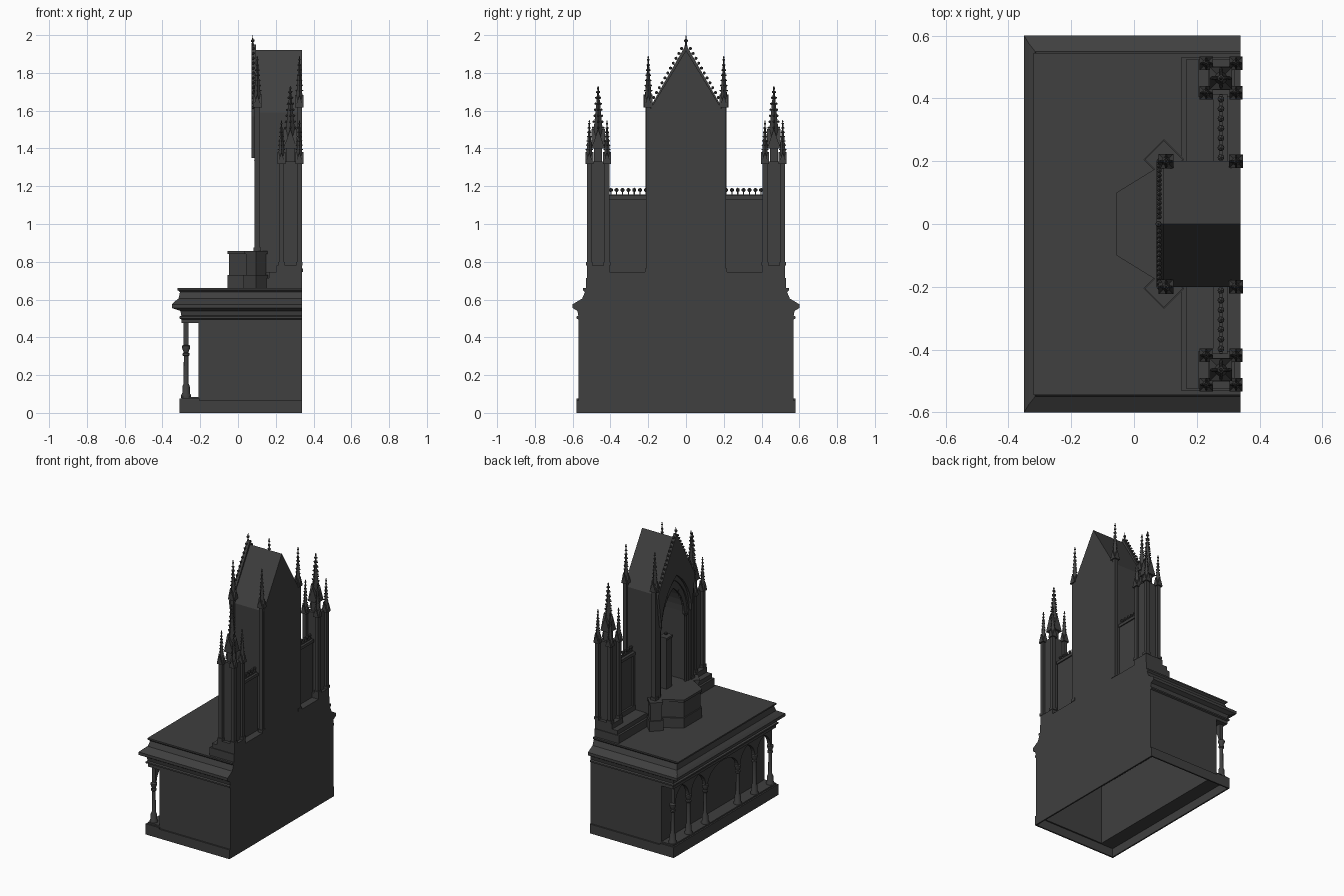
import bpy, bmesh, math
from mathutils import Matrix, Vector

if "Cube" in bpy.data.objects:
    bpy.data.objects.remove(bpy.data.objects["Cube"], do_unlink=True)

stone = bpy.data.materials.new("dark_stone")
stone.use_nodes = True
stone.diffuse_color = (0.05, 0.05, 0.05, 1)
bsdf = stone.node_tree.nodes["Principled BSDF"]
bsdf.inputs["Base Color"].default_value = (0.05, 0.05, 0.05, 1)
bsdf.inputs["Roughness"].default_value = 0.8


def finish(bm, name, smooth=False):
    bmesh.ops.recalc_face_normals(bm, faces=bm.faces)
    mesh = bpy.data.meshes.new(name)
    bm.to_mesh(mesh)
    bm.free()
    mesh.materials.append(stone)
    ob = bpy.data.objects.new(name, mesh)
    bpy.context.collection.objects.link(ob)
    if smooth:
        bpy.ops.object.select_all(action="DESELECT")
        ob.select_set(True)
        bpy.context.view_layer.objects.active = ob
        bpy.ops.object.shade_smooth_by_angle(angle=math.radians(35))
    return ob


def box(bm, x0, x1, y0, y1, z0, z1, turn=0):
    mid = Vector((x0 + x1, y0 + y1, z0 + z1)) / 2
    m = Matrix.Translation(mid) @ Matrix.Rotation(turn, 4, "Z") @ Matrix.Diagonal((x1 - x0, y1 - y0, z1 - z0, 1))
    bmesh.ops.create_cube(bm, size=1, matrix=m)


def prism(bm, points, depth):
    """Extrude a planar outline along a vector."""
    face = bm.faces.new([bm.verts.new(p) for p in points])
    out = bmesh.ops.extrude_face_region(bm, geom=[face], use_keep_orig=True)
    verts = [g for g in out["geom"] if isinstance(g, bmesh.types.BMVert)]
    bmesh.ops.translate(bm, verts=verts, vec=depth)


def wall(bm, outline, x0, x1):
    prism(bm, [(x0, y, z) for y, z in outline], (x1 - x0, 0, 0))


def cone(bm, x, y, z0, z1, r0, r1, sides, turn=0):
    m = Matrix.Translation((x, y, (z0 + z1) / 2)) @ Matrix.Rotation(turn, 4, "Z")
    bmesh.ops.create_cone(bm, cap_ends=True, segments=sides, radius1=r0, radius2=r1, depth=z1 - z0, matrix=m)


def bud(bm, x, y, z, r, tall=1):
    m = Matrix.Translation((x, y, z)) @ Matrix.Diagonal((1, 1, tall, 1))
    bmesh.ops.create_icosphere(bm, subdivisions=1, radius=r, matrix=m)


def arch(cy, half, spring, apex, n=8):
    """Pointed arch from +y spring over the apex to -y spring."""
    rise = apex - spring
    R = (half * half + rise * rise) / (2 * half)
    end = math.asin(min(1, rise / R))
    if rise < half:
        side = [(half * math.cos(i / n * math.pi / 2), spring + rise * math.sin(i / n * math.pi / 2)) for i in range(n + 1)]
    else:
        side = [(half - R + R * math.cos(end * i / n), spring + R * math.sin(end * i / n)) for i in range(n + 1)]
    side[-1] = (0, apex)
    return [(cy + y, z) for y, z in side] + [(cy - y, z) for y, z in reversed(side[:-1])]


def lathe(bm, x, y, profile, sides=12):
    rings = [[bm.verts.new((x + r * math.cos(a * math.tau / sides), y + r * math.sin(a * math.tau / sides), z))
              for a in range(sides)] for r, z in profile]
    for a, b in zip(rings, rings[1:]):
        for i in range(sides):
            j = (i + 1) % sides
            bm.faces.new((a[i], a[j], b[j], b[i]))
    bm.faces.new(rings[0])
    bm.faces.new(rings[-1])


def pinnacle(bm, x, y, z0, z1, top, h):
    """Square shaft, four gablets, crocketed spire and finial."""
    box(bm, x - h, x + h, y - h, y + h, z0, z1 + h)
    box(bm, x - h * 1.4, x + h * 1.4, y - h * 1.4, y + h * 1.4, z0, z0 + h * 1.5)
    g, tip = h * 1.7, z1 + h * 4
    prism(bm, [(x - g, y - g, z1 - h), (x - g, y + g, z1 - h), (x - g, y, tip)], (2 * g, 0, 0))
    prism(bm, [(x - g, y - g, z1 - h), (x + g, y - g, z1 - h), (x, y - g, tip)], (0, 2 * g, 0))
    cone(bm, x, y, z1, top - h, h * 1.5, h * 0.15, 4)
    for k in range(1, 7):
        t = 0.2 + 0.11 * k
        r = h * 1.5 * (1 - t) + h * 0.25
        for a in range(4):
            bud(bm, x + r * math.cos(a * math.pi / 2), y + r * math.sin(a * math.pi / 2), z1 + (top - h - z1) * t, h * 0.33)
    bud(bm, x, y, top - h * 1.5, h * 0.6, 0.7)
    bud(bm, x, y, top - h * 0.6, h * 0.3, 2)


# Plinth: open underneath
bm = bmesh.new()
for s in (-1, 1):
    box(bm, -0.31, 0.34, s * 0.575 - 0.005, s * 0.575 + 0.005, 0, 0.065)
box(bm, -0.31, -0.30, -0.57, 0.57, 0, 0.065)
box(bm, -0.31, -0.205, -0.58, 0.58, 0.06, 0.075)
box(bm, -0.30, -0.205, -0.57, 0.57, 0.075, 0.085)
finish(bm, "plinth")

# Hollow altar body
bm = bmesh.new()
for s in (-1, 1):
    box(bm, -0.21, 0.34, s * 0.565 - 0.005, s * 0.565 + 0.005, 0.06, 0.48)
box(bm, -0.21, -0.20, -0.57, 0.57, 0.06, 0.48)
box(bm, 0.33, 0.34, -0.57, 0.57, 0, 0.48)
finish(bm, "altar_body")

# Moulded table top
bm = bmesh.new()
profile = [(0.30, 0.57, 0.475), (0.30, 0.57, 0.495), (0.31, 0.58, 0.50), (0.31, 0.58, 0.51), (0.30, 0.57, 0.515),
           (0.305, 0.575, 0.54), (0.35, 0.60, 0.555), (0.35, 0.60, 0.575), (0.335, 0.575, 0.59),
           (0.315, 0.55, 0.605), (0.307, 0.535, 0.64), (0.32, 0.545, 0.65), (0.32, 0.545, 0.66)]
rings = [[bm.verts.new(p) for p in ((0.34, -h, z), (-f, -h, z), (-f, h, z), (0.34, h, z))] for f, h, z in profile]
for a, b in zip(rings, rings[1:]):
    for i in range(4):
        j = (i + 1) % 4
        bm.faces.new((a[i], a[j], b[j], b[i]))
bm.faces.new(rings[0])
bm.faces.new(rings[-1])
finish(bm, "table_top")

# Colonnade columns and arches
column_y = [-0.54, -0.365, -0.18, 0.18, 0.365, 0.54]
bm = bmesh.new()
for y in column_y:
    lathe(bm, -0.275, y, [(0.026, 0.08), (0.026, 0.095), (0.02, 0.105), (0.02, 0.14), (0.013, 0.155), (0.012, 0.30),
                          (0.018, 0.305), (0.018, 0.315), (0.012, 0.32), (0.022, 0.345), (0.022, 0.355), (0.014, 0.36)])
finish(bm, "colonnade_columns", True)
bm = bmesh.new()
for a, b in zip(column_y, column_y[1:]):
    c, w = (a + b) / 2, (b - a) / 2
    wall(bm, [(a, 0.478), (a, 0.35)] + arch(c, w - 0.012, 0.35, 0.46)[::-1] + [(b, 0.35), (b, 0.478)], -0.288, -0.262)
finish(bm, "colonnade_arches")

# Stepped bench and pier plinths
bm = bmesh.new()
box(bm, 0.15, 0.34, -0.53, 0.53, 0.66, 0.715)
box(bm, 0.165, 0.34, -0.525, 0.525, 0.715, 0.745)
for s in (-1, 1):
    box(bm, 0.205, 0.34, s * 0.465 - 0.06, s * 0.465 + 0.06, 0.745, 0.78)
finish(bm, "bench")

# Central tower with vaulted niche
bm = bmesh.new()
gable = [(0.2, 0.74), (0.2, 1.59), (0, 1.92), (-0.2, 1.59), (-0.2, 0.74)]
niche = arch(0, 0.155, 1.33, 1.62)
wall(bm, gable + [(-0.155, 0.74)] + niche[::-1] + [(0.155, 0.74)], 0.09, 0.31)
wall(bm, gable, 0.31, 0.34)
box(bm, 0.08, 0.32, -0.19, 0.19, 0.66, 0.855)
finish(bm, "central_tower")

# Front gable plate, cusped arch and crockets
bm = bmesh.new()
wall(bm, [(0.2, 1.57), (0.2, 1.60), (0, 1.95), (-0.2, 1.60), (-0.2, 1.57)] + arch(0, 0.165, 1.35, 1.66)[::-1], 0.072, 0.095)
inner = arch(0, 0.125, 1.33, 1.56)
wall(bm, niche + inner[::-1], 0.10, 0.115)
for s in (-1, 1):
    cone(bm, 0.105, s * 0.145, 0.855, 1.34, 0.009, 0.009, 8)
    cone(bm, 0.105, s * 0.145, 1.31, 1.34, 0.009, 0.02, 8)
    for y in (0.06, 0.09, 0.115):
        bud(bm, 0.108, s * y, 1.56 - y * y * 11, 0.012)
    for k in range(13):
        t = (k + 0.5) / 13.5
        bud(bm, 0.08, s * (0.2 * (1 - t) + 0.008), 1.605 + 0.35 * t, 0.009)
cone(bm, 0.078, 0, 1.94, 2.0, 0.007, 0.001, 4)
bud(bm, 0.078, 0, 1.97, 0.011)
finish(bm, "front_gable")

# Niche pedestal
bm = bmesh.new()
box(bm, 0.13, 0.18, -0.03, 0.03, 0.85, 1.2)
box(bm, 0.125, 0.185, -0.035, 0.035, 1.2, 1.215)
bud(bm, 0.155, 0, 1.23, 0.012)
finish(bm, "niche_pedestal")

# Angled cabinet in front of the niche
bm = bmesh.new()
for grow, z0, z1 in ((0, 0.66, 0.73), (-0.008, 0.73, 0.84), (0, 0.84, 0.857)):
    prism(bm, [(-0.056 - grow, -0.1 - grow, z0), (0.09, -0.19 - grow, z0), (0.09, 0.19 + grow, z0),
               (-0.056 - grow, 0.1 + grow, z0)], (0, 0, z1 - z0))
finish(bm, "cabinet")

# Diagonal bases and tower pinnacles
bm = bmesh.new()
for s in (-1, 1):
    for h, z0, z1 in ((0.046, 0.66, 0.73), (0.038, 0.73, 0.84), (0.043, 0.84, 0.857)):
        box(bm, 0.095 - h, 0.095 + h, s * 0.205 - h, s * 0.205 + h, z0, z1, math.pi / 4)
    pinnacle(bm, 0.102, s * 0.2, 0.855, 1.63, 1.89, 0.014)
    pinnacle(bm, 0.325, s * 0.2, 0.745, 1.63, 1.89, 0.013)
finish(bm, "tower_pinnacles")

# Clustered side piers
for s, name in ((-1, "right_pier"), (1, "left_pier")):
    bm = bmesh.new()
    cy = s * 0.465
    for dx in (-0.045, 0.05):
        for dy in (-0.047, 0.047):
            pinnacle(bm, 0.275 + dx, cy + dy, 0.78, 1.33, 1.55, 0.0125)
    box(bm, 0.238, 0.322, cy - 0.038, cy + 0.038, 0.78, 1.33)
    pinnacle(bm, 0.277, cy, 1.2, 1.42, 1.73, 0.021)
    finish(bm, name)

# Side panels with cresting
for s, name in ((-1, "right_panel"), (1, "left_panel")):
    bm = bmesh.new()
    cy = s * 0.305
    box(bm, 0.265, 0.29, cy - 0.11, cy + 0.11, 0.74, 1.14)
    box(bm, 0.252, 0.298, cy - 0.11, cy + 0.11, 1.13, 1.15)
    box(bm, 0.252, 0.27, cy - 0.11, cy + 0.11, 0.74, 0.78)
    for e in (-1, 1):
        box(bm, 0.255, 0.27, cy + e * 0.095 - 0.01, cy + e * 0.095 + 0.01, 0.78, 1.13)
    for k in range(7):
        y = cy + (k - 3) * 0.031
        box(bm, 0.272, 0.282, y - 0.003, y + 0.003, 1.15, 1.18)
        box(bm, 0.272, 0.282, y - 0.0155, y + 0.0155, 1.15, 1.157)
        bud(bm, 0.277, y, 1.18, 0.012)
    finish(bm, name)
